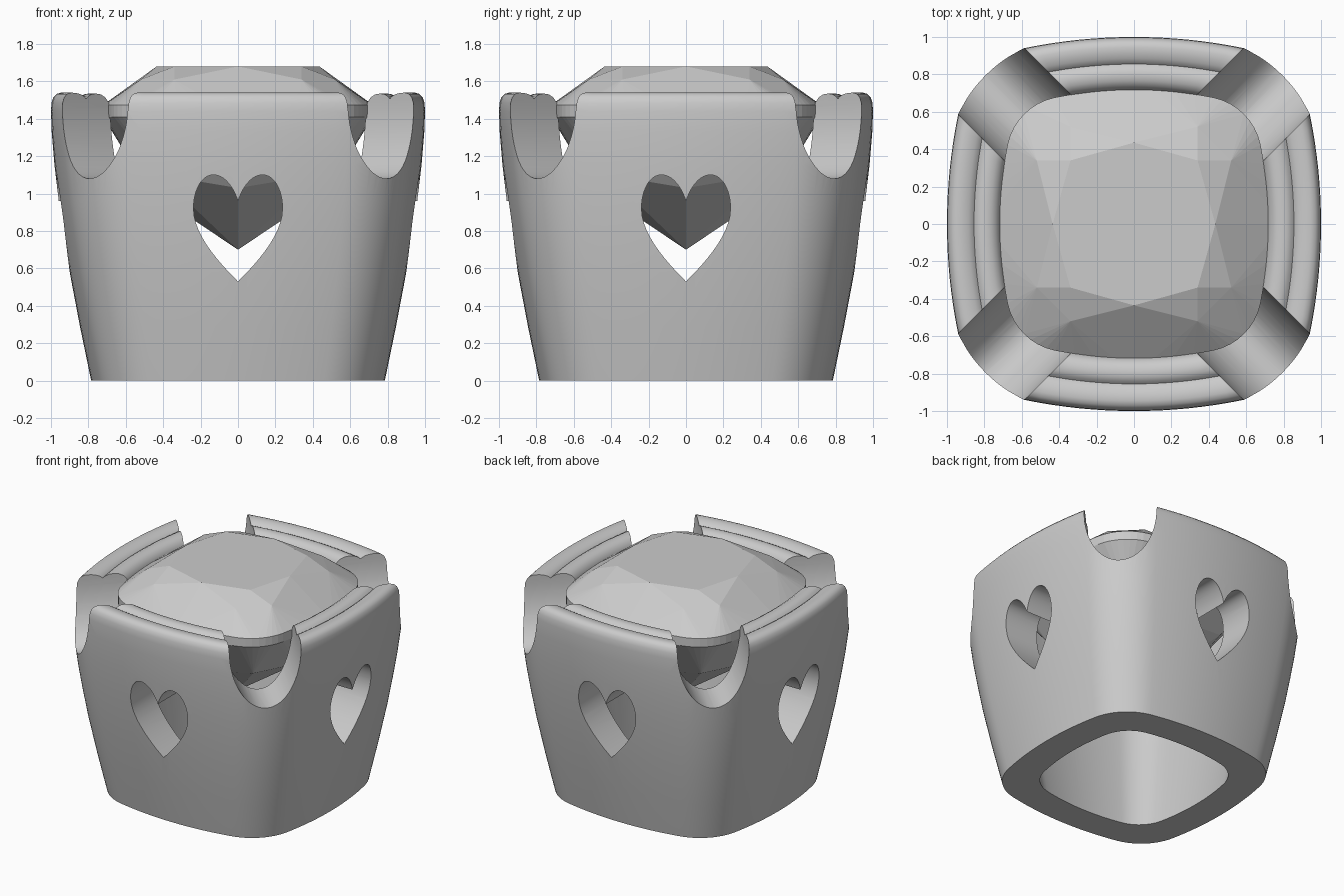
import bpy, bmesh
from math import sin, cos, asin, pi, sqrt
from mathutils import Vector, Matrix
from mathutils.geometry import interpolate_bezier

if "Cube" in bpy.data.objects:
    bpy.data.objects.remove(bpy.data.objects["Cube"])


def make_object(name, bm):
    bmesh.ops.recalc_face_normals(bm, faces=bm.faces)
    mesh = bpy.data.meshes.new(name)
    bm.to_mesh(mesh)
    bm.free()
    ob = bpy.data.objects.new(name, mesh)
    bpy.context.collection.objects.link(ob)
    return ob


def cushion(side_steps=8, corner_steps=12):
    """Unit cushion outline: gently bowed sides joined by round corners."""
    R, half = 2.9, 0.59
    phi = asin(half / R)
    edge_x = 1 - R + R * cos(phi)
    r = (edge_x - half) / (cos(phi) - sin(phi))
    c = edge_x - r * cos(phi)
    quarter = []
    for i in range(-side_steps, side_steps):
        a = phi * i / side_steps
        quarter.append(Vector((1 - R + R * cos(a), R * sin(a))))
    for i in range(corner_steps):
        a = phi + (pi / 2 - 2 * phi) * i / corner_steps
        quarter.append(Vector((c + r * cos(a), c + r * sin(a))))
    return [Matrix.Rotation(k * pi / 2, 2) @ p for k in range(4) for p in quarter]


def prism(name, outline, depth, turn):
    """Extrude an (x, z) outline along y, then turn it about z."""
    bm = bmesh.new()
    rot = Matrix.Rotation(turn, 3, 'Z')
    rings = [[bm.verts.new(rot @ Vector((x, y, z))) for x, z in outline]
             for y in (-depth, depth)]
    n = len(outline)
    for i in range(n):
        j = (i + 1) % n
        bm.faces.new((rings[0][i], rings[0][j], rings[1][j], rings[1][i]))
    bm.faces.new(rings[0])
    bm.faces.new(rings[1])
    return make_object(name, bm)


# Setting: closed wall profile (scale, height) swept round the cushion outline
profile = [(0.785, 0), (0.845, 0.29), (0.90, 0.58), (0.932, 0.78), (0.957, 0.95),
           (0.981, 1.15), (0.996, 1.33), (1.0, 1.44), (0.997, 1.485), (0.987, 1.515),
           (0.97, 1.533), (0.945, 1.54), (0.915, 1.538), (0.885, 1.53), (0.865, 1.518),
           (0.855, 1.507), (0.84, 1.522), (0.82, 1.532), (0.795, 1.535), (0.765, 1.53),
           (0.74, 1.515), (0.722, 1.49), (0.712, 1.46), (0.71, 1.41),
           (0.70, 1.1), (0.65, 0.6), (0.56, 0)]
bm = bmesh.new()
outline = cushion()
rings = [[bm.verts.new((p.x * s, p.y * s, z)) for p in outline] for s, z in profile]
n = len(outline)
for k, ring in enumerate(rings):
    nxt = rings[(k + 1) % len(rings)]
    for i in range(n):
        j = (i + 1) % n
        bm.faces.new((ring[i], ring[j], nxt[j], nxt[i]))
setting = make_object("setting", bm)

# Heart window outline
half_heart = []
for seg in ([(0, .96), (.03, 1.05), (.08, 1.10), (.13, 1.10)],
            [(.13, 1.10), (.20, 1.10), (.238, 1.01), (.238, .92)],
            [(.238, .92), (.238, .78), (.10, .63), (0, .53)]):
    pts = interpolate_bezier(*[Vector((x, z, 0)) for x, z in seg], 12)
    half_heart += [(p.x, p.y) for p in pts[:-1]]
half_heart.append((0, 0.53))
heart = half_heart + [(-x, z) for x, z in half_heart[-2:0:-1]]

# Corner notch outline: half ellipse, open upward
notch = [(0.25 * cos(a), 1.5 + 0.42 * sin(a))
         for a in [pi + pi * i / 32 for i in range(33)]]
notch += [(0.25, 1.8), (-0.25, 1.8)]

# Cut hearts through the sides and notches through the corners
cutters = [prism("heart_cutter", heart, 1.5, t) for t in (0, pi / 2)]
cutters += [prism("notch_cutter", notch, 1.7, t) for t in (pi / 4, -pi / 4)]
bpy.context.view_layer.objects.active = setting
for cutter in cutters:
    cutter.hide_render = True
    mod = setting.modifiers.new("cut", 'BOOLEAN')
    mod.operation, mod.solver, mod.object = 'DIFFERENCE', 'EXACT', cutter
    bpy.ops.object.modifier_apply(modifier=mod.name)
for cutter in cutters:
    bpy.data.objects.remove(cutter)
bpy.ops.object.select_all(action='DESELECT')
setting.select_set(True)
bpy.ops.object.shade_smooth_by_angle(angle=0.55)

# Gem: flat facets from the hull of table, star, girdle and pavilion points
bm = bmesh.new()
bm.verts.new((0, 0, 0.70))
for k in range(4):
    rot = Matrix.Rotation(k * pi / 2, 3, 'Z')
    for p in ((0.435, 0, 1.68), (0.34, 0.34, 1.68), (0.52, 0.34, 1.61), (0.34, 0.52, 1.61),
              (0.49, 0, 1.03), (0.42, 0.42, 1.10)):
        bm.verts.new(rot @ Vector(p))
for p in cushion(4, 8):
    for z in (1.41, 1.475):
        bm.verts.new((p.x * 0.72, p.y * 0.72, z))
hull = bmesh.ops.convex_hull(bm, input=bm.verts)
loose = [v for v in bm.verts if not v.link_faces]
bmesh.ops.delete(bm, geom=loose, context='VERTS')
bmesh.ops.dissolve_limit(bm, angle_limit=0.01, verts=bm.verts, edges=bm.edges)
gem = make_object("gem", bm)
